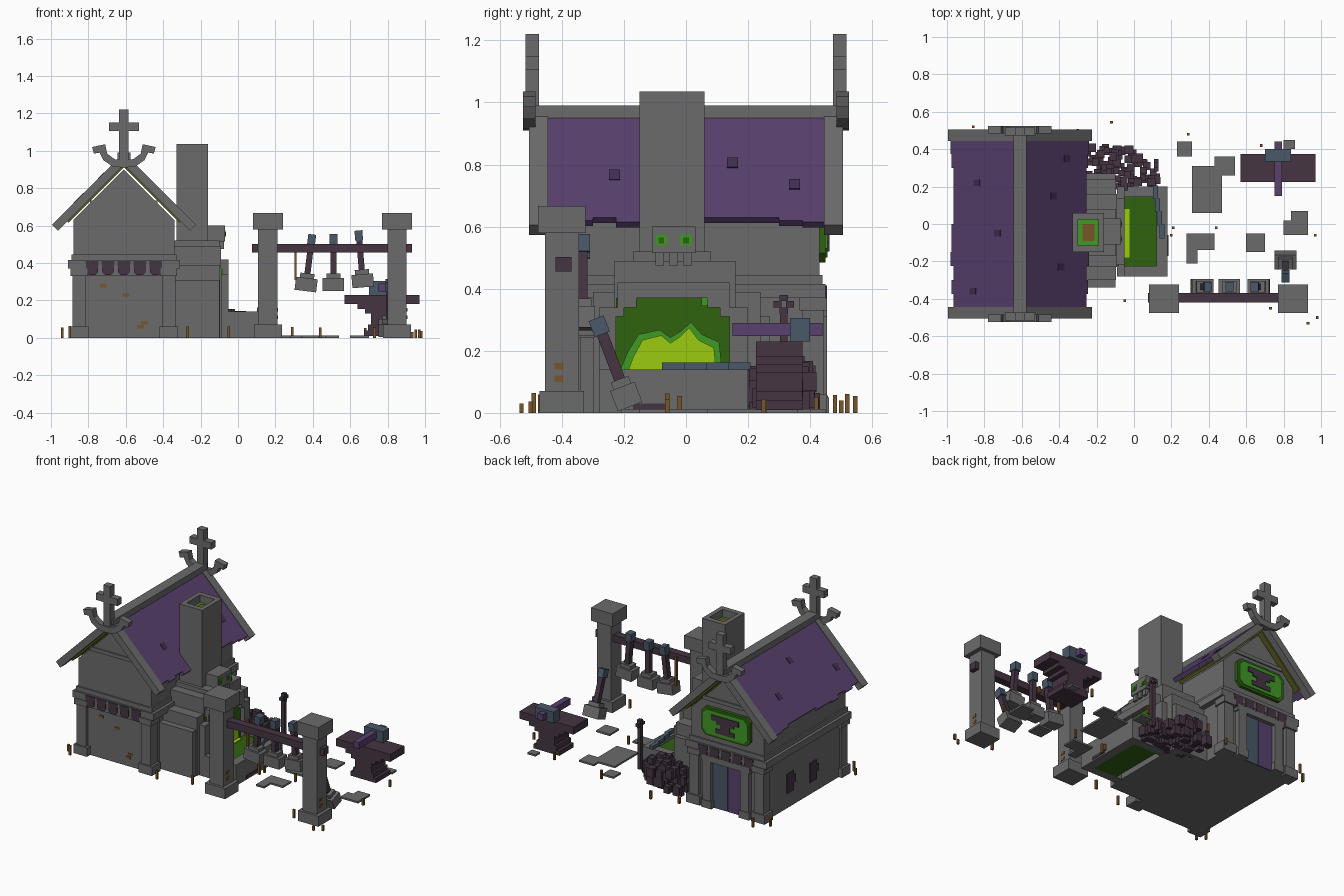
import bpy
import bmesh
import random
from math import radians
from mathutils import Matrix, Vector

random.seed(4)
default_cube = bpy.data.objects.get("Cube")
if default_cube:
    bpy.data.objects.remove(default_cube, do_unlink=True)


def make_material(name, red, green, blue):
    material = bpy.data.materials.new(name)
    material.use_nodes = True
    color = (red, green, blue, 1)
    material.diffuse_color = color
    for node in material.node_tree.nodes:
        if node.type == "BSDF_PRINCIPLED":
            node.inputs["Base Color"].default_value = color
            node.inputs["Roughness"].default_value = 0.9
    return material


stone = make_material("grey stone", .147, .147, .147)
tiles = make_material("purple roof", .098, .053, .155)
blotch = make_material("dark purple", .055, .027, .084)
wood = make_material("plum wood", .059, .035, .055)
deep = make_material("deep green", .03, .122, .005)
glow = make_material("bright green", .049, .319, .018)
lime = make_material("lime fire", .33, .6, .005)
steel = make_material("blue steel", .068, .098, .14)
rust = make_material("rusty ochre", .188, .089, .022)
olive = make_material("olive trim", .1, .107, .014)


def finish(name, mesh, material):
    bmesh.ops.recalc_face_normals(mesh, faces=mesh.faces)
    data = bpy.data.meshes.new(name)
    mesh.to_mesh(data)
    mesh.free()
    data.materials.append(material)
    part = bpy.data.objects.new(name, data)
    bpy.context.scene.collection.objects.link(part)
    return part


def box(name, material, x, y, z, matrix=None):
    """Block between the (low, high) pairs x, y and z."""
    mesh = bmesh.new()
    bmesh.ops.create_cube(mesh, size=1)
    for vert in mesh.verts:
        vert.co = Vector([(a + b) / 2 + (b - a) * c for (a, b), c in zip((x, y, z), vert.co)])
    if matrix:
        mesh.transform(matrix)
    return finish(name, mesh, material)


def prism(name, material, points, axis, low, high):
    """Extrude an outline, drawn over (x or y, z), along the other ground axis."""
    mesh = bmesh.new()
    place = (lambda p, d: (d, p[0], p[1])) if axis == "x" else (lambda p, d: (p[0], d, p[1]))
    face = mesh.faces.new([mesh.verts.new(place(p, low)) for p in points])
    extruded = bmesh.ops.extrude_face_region(mesh, geom=[face])["geom"]
    shift = Vector(place((0, 0), high - low))
    bmesh.ops.translate(mesh, vec=shift, verts=[v for v in extruded if isinstance(v, bmesh.types.BMVert)])
    return finish(name, mesh, material)


def around(center, half):
    return center - half, center + half


MID = -.61


def chevron(name, material, top, reach, drop, low, high):
    """Two 45 degree slopes meeting at the ridge."""
    points = [(MID - reach, top - reach), (MID, top), (MID + reach, top - reach),
              (MID + reach - drop, top - reach - drop), (MID, top - drop * 2),
              (MID - reach + drop, top - reach - drop)]
    return prism(name, material, points, "y", low, high)


# House walls and moulding
box("lower_walls", stone, around(MID, .265), around(0, .42), (0, .42))
box("moulding", stone, around(MID, .3), around(0, .45), (.37, .415))
box("upper_moulding", stone, around(MID, .28), around(0, .44), (.415, .445))
prism("gable_walls", stone, [(MID - .27, .42), (MID - .27, .63), (MID, .9),
      (MID + .27, .63), (MID + .27, .42)], "y", -.43, .43)
for side in (-1, 1):
    for end in (-1, 1):
        px, py = MID + side * .24, end * .41
        box("corner_post", stone, around(px, .035), around(py, .035), (0, .37))
        box("corner_foot", stone, around(px, .05), around(py, .045), (0, .06))
        box("corner_capital", stone, around(px, .045), around(py, .045), (.33, .37))

# Roof with uneven eaves, barge boards and ridge
for row in range(12):
    start = -.45 + row * .075
    chevron("roof_tiles", tiles, .985, random.choice((.355, .365, .37)), .018, start, start + .075)
chevron("roof_boards", olive, .94, .31, .014, -.46, .46)
box("ridge_beam", stone, around(MID, .035), around(0, .5), (.94, .99))
for side, along, down in ((1, .15, .18), (1, -.23, .22), (1, .35, .25), (-1, .22, .23),
                          (-1, -.36, .25), (-1, -.05, .12)):
    slope = Matrix.Translation((MID + side * down, along, .985 - down)) @ Matrix.Rotation(radians(45 * side), 4, "Y")
    box("roof_blotch", blotch, around(0, .022), around(0, .018), (-.004, .004), slope)

# Gable ends: barge board, horned crest and cross
horn = [(0, .95), (-.05, .955), (-.09, .985), (-.1, 1.035), (-.17, 1.02), (-.16, .985),
        (-.13, .99), (-.11, .95), (-.06, .915), (0, .91)]
crest = [(MID + x, z) for x, z in horn] + [(MID - x, z) for x, z in reversed(horn[1:-1])]
for end in (-1, 1):
    chevron("barge_board", stone, .99, .385, .032, *sorted((end * .445, end * .505)))
    prism("horned_crest", stone, crest, "y", *sorted((end * .485, end * .525)))
    box("cross_upright", stone, around(MID, .025), around(end * .495, .022), (.92, 1.22))
    box("cross_arm", stone, around(MID, .08), around(end * .495, .022), (1.105, 1.15))
    box("gable_tie", stone, around(MID, .18), around(end * .432, .006), (.71, .735))
    # Scalloped valance under the moulding
    box("valance_band", stone, around(MID, .215), around(end * .425, .02), (.33, .37))
    for step in range(-2, 3):
        center = MID + step * .085
        prism("valance_scallop", wood, [(center - .035, .41), (center + .035, .41), (center + .03, .35),
              (center + .015, .335), (center - .015, .335), (center - .03, .35)],
              "y", *sorted((end * .446, end * .454)))

# Hanging sign on the back gable
cut = .03
for name, mat, grow, depth in (("sign_frame", deep, 0, .45), ("sign_face", glow, .015, .456)):
    half, low, high = .18 - grow, .485 + grow, .675 - grow
    prism(name, mat, [(MID - half, low + cut), (MID - half + cut, low), (MID + half - cut, low),
          (MID + half, low + cut), (MID + half, high - cut), (MID + half - cut, high),
          (MID - half + cut, high), (MID - half, high - cut)], "y", .43, depth)
for half, low, high in ((.1, .6, .635), (.065, .58, .6), (.035, .55, .58), (.07, .52, .55)):
    box("sign_emblem", wood, around(MID, half), (.455, .462), (low, high))

# Back door
for side in (-1, 1):
    box("door_post", stone, around(MID + side * .14, .03), (.42, .455), (0, .33))
    box("door_post_foot", stone, around(MID + side * .14, .038), (.42, .46), (0, .05))
    box("door_leaf", steel if side > 0 else tiles, around(MID + side * .055, .054), (.42, .43), (0, .32))
box("door_lintel", stone, around(MID, .18), (.42, .455), (.31, .35))

# Worn patches on the walls
for along, low in ((.15, .1), (-.09, .08)):
    box("side_patch", wood, around(MID - .268, .004), around(along, .035), (low, low + .13))
    box("side_patch_corner", wood, around(MID - .268, .004), around(along - .03, .025), (low + .05, low + .1))
for px, low in ((-.52, .05), (-.5, .07), (-.6, .22), (-.72, .27)):
    box("rust_stain", rust, around(px, .018), (-.424, -.418), (low, low + .018))

# Furnace: stepped shoulders, chimney and arched mouth
for front, low, high, top in ((-.1, -.34, .27, .31), (-.095, -.3, .24, .39),
                              (-.09, -.23, .16, .49), (-.1, -.17, .08, .52)):
    box("furnace_shoulder", stone, (-.35, front), (low, high), (0, top))
box("chimney_stack", stone, (-.33, -.16), (-.15, .06), (.4, .98))
for x, y in (((-.33, -.3), (-.15, .06)), ((-.19, -.16), (-.15, .06)),
             ((-.3, -.19), (-.15, -.115)), ((-.3, -.19), (.025, .06))):
    box("chimney_rim", stone, x, y, (.98, 1.035))
box("chimney_glow", glow, (-.3, -.19), (-.115, .025), (.98, .985))
box("chimney_embers", rust, (-.275, -.21), (-.09, .0), (.98, .992))
prism("furnace_arch", stone, [(-.28, 0), (-.28, .34), (-.22, .34), (-.22, .42), (.14, .42),
      (.14, .34), (.2, .34), (.2, 0), (.14, 0), (.14, .31), (.11, .31), (.11, .34), (.07, .34),
      (.07, .37), (-.16, .37), (-.16, .34), (-.2, .34), (-.2, .31), (-.225, .31), (-.225, 0)],
      "x", -.09, -.05)
box("furnace_mouth", deep, (-.09, -.08), (-.225, .14), (.1, .37))
fire = [(-.2, .1), (-.17, .18), (-.14, .235), (-.08, .25), (-.05, .225), (-.02, .245),
        (.01, .275), (.04, .235), (.09, .21), (.1, .1)]
prism("fire_core", lime, fire, "x", -.08, -.062)
prism("fire_edge", glow, [(-.04 + (y + .04) * 1.13, z + .018) for y, z in fire], "x", -.08, -.07)
box("mouth_spark", glow, (-.08, -.07), (.05, .075), (.345, .37))

# Skull keystone
box("skull_head", stone, (-.16, -.07), (-.11, .03), (.515, .6))
for y in (-.085, -.04, .005):
    box("skull_tooth", stone, (-.16, -.075), around(y, .014), (.475, .515))
for y in (-.08, .0):
    box("skull_eye", glow, (-.07, -.066), around(y, .019), (.54, .575))
    box("skull_pupil", deep, (-.066, -.064), around(y, .009), (.545, .565))

# Quench basin
box("basin_front", stone, (.12, .18), (-.28, .2), (0, .14))
for low, high in ((-.28, -.225), (.145, .2)):
    box("basin_side", stone, (-.05, .12), (low, high), (0, .14))
box("basin_liquid", deep, (-.05, .12), (-.225, .145), (0, .12))
box("basin_glow", lime, (-.05, -.025), (-.18, .08), (.12, .127))
box("basin_stain", wood, (.18, .184), (-.17, -.06), (.01, .03))

# Blade on the rim and ring-handled poker
for shift in range(4):
    box("blade", steel, around(.15 - shift * .012, .013), around(-.04 + shift * .07, .037), (.14, .162))
box("poker_shaft", wood, around(.12, .012), around(.315, .012), (.05, .335))
for y, z in ((.295, .35), (.335, .35), (.315, .33), (.315, .37)):
    box("poker_ring", wood, around(.12, .012), around(y, .013), around(z, .01))

# Coal heap
for lump in range(130):
    px, py = random.uniform(-.25, .14), random.uniform(.2, .41)
    if py < .43 - max(0, px + .05) * .9:
        rise = random.uniform(0, .16) * (1 - abs(px + .1) * 2.2)
        size = random.uniform(.014, .024)
        box("coal_lump", wood, around(px, size), around(py, size), (max(0, rise - .03), rise + .03))

# Tool rack: two posts and a beam
for px in (.16, .85):
    box("rack_post", stone, around(px, .052), around(-.4, .055), (0, .6))
    box("rack_cap", stone, around(px, .08), around(-.4, .077), (.58, .667))
    box("rack_foot", stone, around(px, .075), around(-.4, .072), (0, .07))
    for low in (.1, .14):
        box("post_stain", rust, (px + .05, px + .055), around(-.41, .014), (low, low + .02))
box("rack_beam", wood, (.075, .93), around(-.395, .026), (.455, .502))
box("rack_rope", rust, around(.307, .006), around(-.335, .008), (.31, .5))


def hammer(name, location, axis, degrees):
    matrix = Matrix.Translation(location) @ Matrix.Rotation(radians(degrees), 4, axis)
    box(name + "_head", stone, around(0, .058), around(0, .042), (0, .07), matrix)
    box(name + "_collar", stone, around(0, .038), around(0, .03), (.07, .095), matrix)
    box(name + "_handle", wood, around(0, .016), around(0, .018), (.09, .26), matrix)
    box(name + "_pommel", steel, around(0, .021), around(0, .026), (.25, .305), matrix)


hammer("hanging_hammer_one", (.36, -.335, .25), "Y", 7)
hammer("hanging_hammer_two", (.51, -.335, .25), "Y", 0)
hammer("hanging_hammer_three", (.67, -.335, .27), "Y", -5)
hammer("leaning_hammer", (.81, -.18, .02), "X", 21)

# Anvil with a hammer resting on it
for half, low, high in ((.2, .18, .23), (.13, .155, .18), (.09, .13, .155),
                        (.06, .07, .13), (.075, .04, .07), (.095, .01, .04)):
    box("anvil", wood, around(.77, half), (.225, .375), (low, high))
box("anvil_hammer_handle", tiles, around(.77, .02), (.15, .44), (.247, .29))
box("anvil_hammer_head", steel, around(.77, .07), (.335, .4), (.23, .305))

# Paving slabs
for x, y in (((.23, .31), (.36, .44)), ((.31, .47), (.06, .31)), ((.43, .54), (.26, .36)),
             ((.28, .43), (-.14, -.05)), ((.6, .7), (-.15, -.05)), ((.8, .93), (-.06, .02)),
             ((.8, .86), (.4, .45)), ((.28, .34), (-.21, -.14)), ((.84, .93), (.02, .07))):
    box("paving_slab", stone, x, y, (0, .012))

# Stakes in the ground
for px, py in ((-.94, -.45), (-.9, -.49), (-.94, .45), (-.86, .52), (-.3, .5), (-.12, .545),
               (.29, .48), (.44, -.02), (.97, -.06), (.98, -.5), (.93, -.53), (-.05, -.41),
               (.2, -.06), (.21, -.02), (.73, -.45), (.95, .25), (.68, .42), (-.27, -.47)):
    box("ground_stake", rust, around(px, .007), around(py, .007), (0, random.uniform(.03, .065)))
